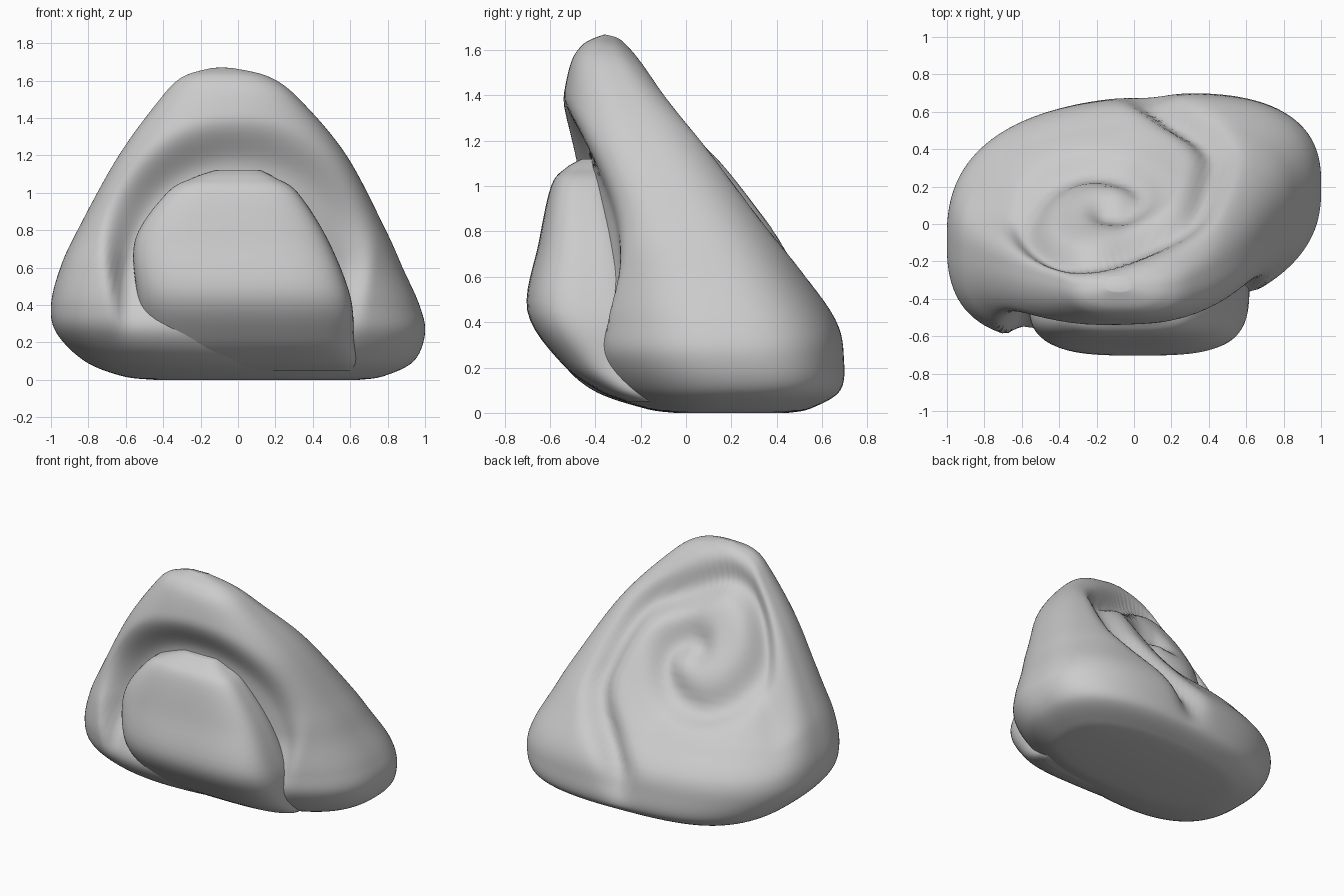
import bpy, bmesh, math
from mathutils import Vector

if "Cube" in bpy.data.objects:
    bpy.data.objects.remove(bpy.data.objects["Cube"])


def smooth(a, b, v):
    t = max(0.0, min(1.0, (v - a) / (b - a)))
    return t * t * (3 - 2 * t)


def spline(pts, steps):
    """Catmull-Rom resampling of tuples of any length."""
    out = []
    for i in range(len(pts) - 1):
        p0, p1 = pts[max(i - 1, 0)], pts[i]
        p2, p3 = pts[i + 1], pts[min(i + 2, len(pts) - 1)]
        for k in range(steps):
            t = k / steps
            out.append(tuple(
                0.5 * (2 * b + (c - a) * t + (2 * a - 5 * b + 4 * c - d) * t ** 2
                       + (3 * b - a - 3 * c + d) * t ** 3)
                for a, b, c, d in zip(p0, p1, p2, p3)))
    out.append(tuple(pts[-1]))
    return out


def loft(rows, power, steps, seg):
    """Stack sheared superellipse slices: z, xmin, xmax, ymin, ymax, shear."""
    bm = bmesh.new()
    rings = []
    for z, x0, x1, y0, y1, sh in spline(rows, steps):
        ring = []
        for i in range(seg):
            a = 2 * math.pi * i / seg
            c, s = math.cos(a), math.sin(a)
            k = (abs(c) ** power + abs(s) ** power) ** (-1 / power)
            u, v = c * k, s * k
            y = (y0 + y1) / 2 + (y1 - y0) / 2 * v + sh * u * (.8 - .25 * v)
            ring.append(bm.verts.new(((x0 + x1) / 2 + (x1 - x0) / 2 * u, y, max(z, 0))))
        rings.append(ring)
    for r, q in zip(rings, rings[1:]):
        for i in range(seg):
            j = (i + 1) % seg
            bm.faces.new((r[i], r[j], q[j], q[i]))
    bm.faces.new(rings[0][::-1])
    bm.faces.new(rings[-1])
    bm.normal_update()
    return bm


def finish(bm, name):
    me = bpy.data.meshes.new(name)
    bmesh.ops.recalc_face_normals(bm, faces=bm.faces)
    bm.to_mesh(me)
    bm.free()
    me.polygons.foreach_set("use_smooth", [True] * len(me.polygons))
    ob = bpy.data.objects.new(name, me)
    bpy.context.collection.objects.link(ob)
    return ob


# Shell body
body = loft([
    (0.00, -.45, .65, -.05, .45, .00),
    (0.02, -.62, .78, -.18, .55, .03),
    (0.10, -.82, .94, -.38, .67, .12),
    (0.25, -.97, 1.0, -.53, .68, .16),
    (0.40, -1.0, .97, -.57, .65, .17),
    (0.60, -.95, .88, -.57, .54, .15),
    (0.80, -.86, .79, -.56, .425, .11),
    (1.20, -.64, .58, -.56, .16, .04),
    (1.50, -.42, .33, -.52, -.08, .0),
    (1.62, -.30, .17, -.46, -.20, .0),
    (1.67, -.15, -.02, -.36, -.28, .0)], 2.6, 9, 160)

# Spiral groove on the sloping back, drawn in plan
face = Vector((0, .82, .57))
groove = spline([(-.02, .76), (.2, .6), (.38, .47), (.42, .33), (.32, .07), (.1, -.07),
                 (-.2, -.17), (-.45, -.15), (-.57, -.02), (-.5, .17), (-.35, .28),
                 (-.18, .3), (0, .25), (.05, .16), (-.05, .08), (-.15, .08)], 8)
moves = []
for v in body.verts:
    n, (x, y, z) = v.normal, v.co
    m = Vector()
    w = smooth(.15, .75, n.dot(face))
    if w > 0:
        # The coil lies lower than the big right-hand whorl
        drop = .2 * w * smooth(.5, -.1, x) * smooth(-.4, .1, y) * smooth(.3, 1.0, z)
        m.z -= drop
        d, i = min((math.hypot(x - gx, (y - gy) * 1.4), i)
                   for i, (gx, gy) in enumerate(groove))
        depth = .10 - .03 * i / len(groove)
        m -= face * depth * w * math.exp(-(d / .085) ** 2) * smooth(.05, .45, z)
    # Recess inside the front opening rim
    if n.y < 0:
        q = ((abs(x) / .58) ** 2.2 + (max(z - .42, 0) / .7) ** 2.2) ** (1 / 2.2)
        edge = 1.18 + .24 * smooth(.3, 1.0, z)
        m.y += (.14 - .08 * x) * smooth(edge, 1.0, q) * smooth(.15, .65, z) * smooth(0, .4, -n.y)
    moves.append(m)
for v, m in zip(body.verts, moves):
    v.co += m
finish(body, "shell_body")

# Rounded plug filling the opening
plug = loft([
    (0.05, -.48, .60, -.27, .0, 0),
    (0.10, -.52, .63, -.39, .0, 0),
    (0.22, -.50, .62, -.55, .0, 0),
    (0.45, -.54, .60, -.70, -.1, 0),
    (0.75, -.55, .48, -.65, -.2, 0),
    (1.00, -.38, .32, -.595, -.3, 0),
    (1.08, -.24, .20, -.53, -.33, 0),
    (1.12, -.12, .12, -.46, -.36, 0)], 3.2, 6, 80)
finish(plug, "front_plug")
